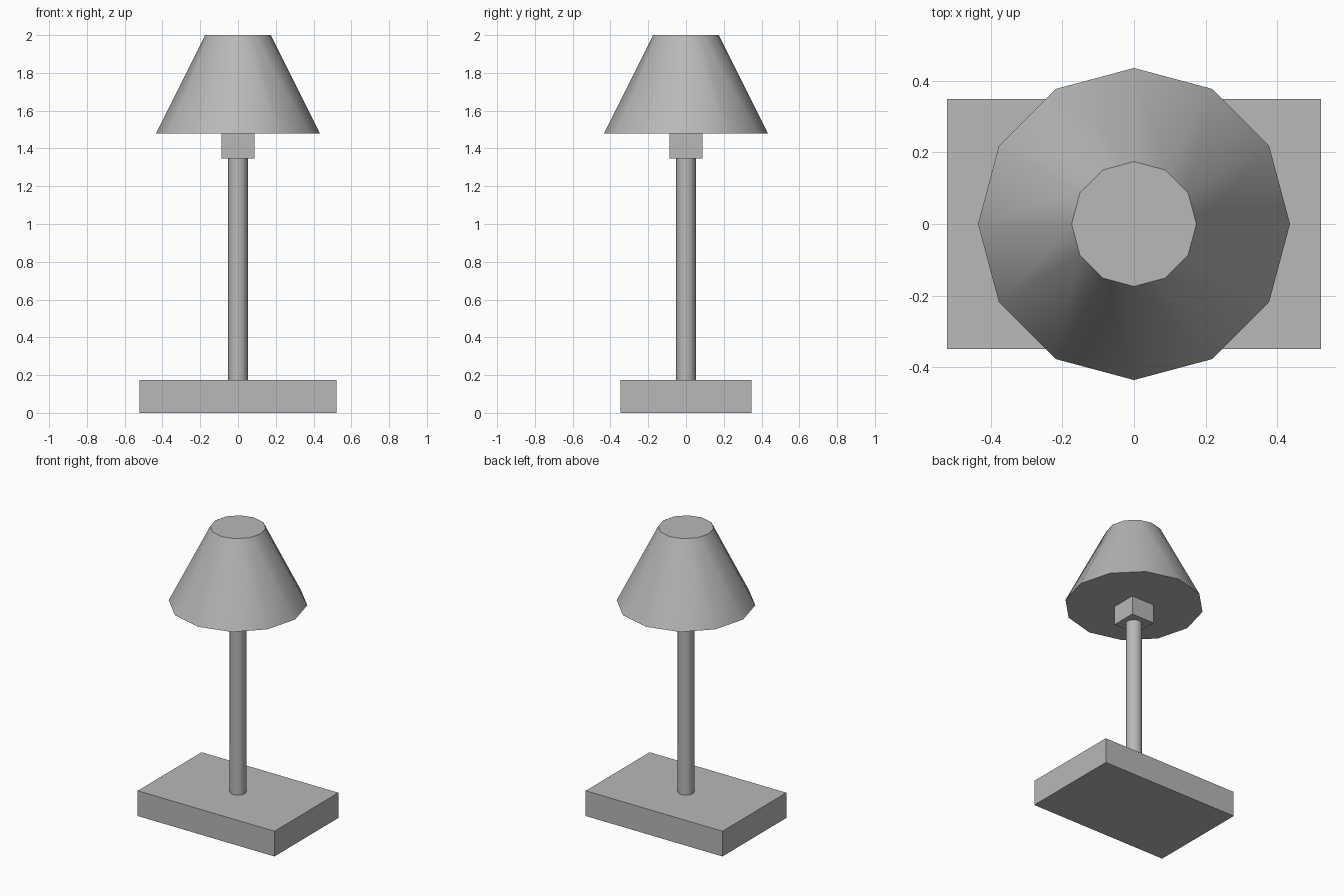
import bpy
import math

if "Cube" in bpy.data.objects:
    bpy.data.objects.remove(bpy.data.objects["Cube"], do_unlink=True)

GREY = (0.48, 0.48, 0.48, 1.0)
grey = bpy.data.materials.new("plain grey")
grey.use_nodes = True
grey.diffuse_color = GREY
grey.node_tree.nodes["Principled BSDF"].inputs["Base Color"].default_value = GREY


def finish(name):
    obj = bpy.context.object
    obj.name = name
    obj.data.materials.append(grey)
    return obj


def box(name, size, z0):
    """Box centred on the z axis, resting on height z0."""
    bpy.ops.mesh.primitive_cube_add(size=1, location=(0, 0, z0 + size[2] / 2))
    bpy.context.object.scale = size
    bpy.ops.object.transform_apply(location=False, rotation=False, scale=True)
    return finish(name)


def frustum(name, r_low, r_high, z0, z1):
    """Twelve-sided column or cone with smooth sides and flat caps."""
    bpy.ops.mesh.primitive_cone_add(vertices=12, radius1=r_low, radius2=r_high,
                                    depth=z1 - z0, location=(0, 0, (z0 + z1) / 2))
    bpy.ops.object.shade_smooth_by_angle(angle=math.radians(40))
    return finish(name)


# Rectangular foot
box("base", (1.044, 0.696, 0.174), 0)

# Upright post
frustum("post", 0.052, 0.052, 0.174, 1.348)

# Square bulb holder, reaching just inside the shade
box("socket", (0.174, 0.174, 0.174), 1.348)

# Closed tapering shade
frustum("shade", 0.435, 0.174, 1.478, 2.0)
